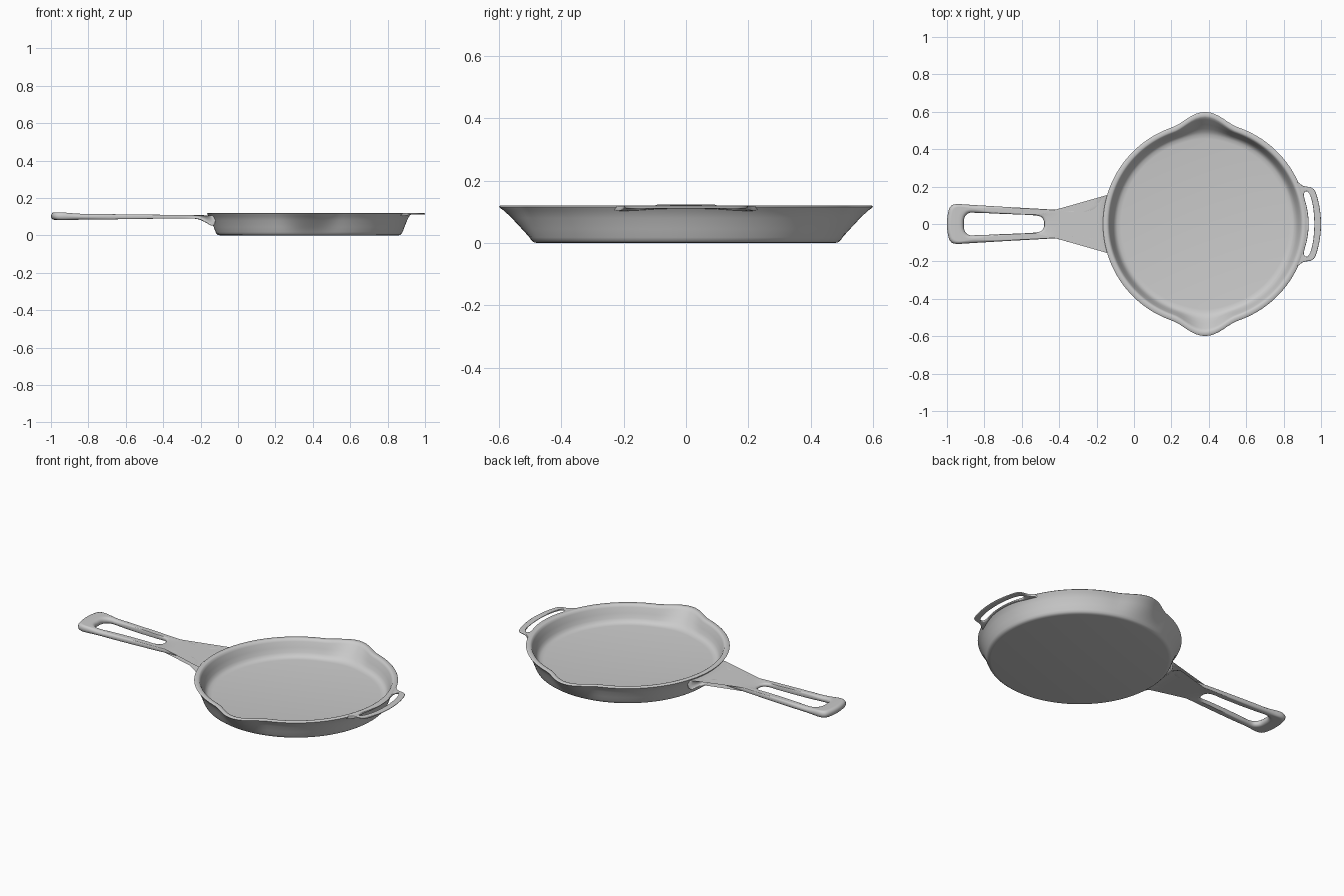
import bpy, bmesh, math
from mathutils import Vector

cube = bpy.data.objects.get("Cube")
if cube:
    bpy.data.objects.remove(cube, do_unlink=True)

CX = 0.38      # pan centre on x
SEG = 144


def smoothstep(a, b, x):
    t = max(0.0, min(1.0, (x - a) / (b - a)))
    return t * t * (3 - 2 * t)


def finish(name, bm, angle):
    bmesh.ops.recalc_face_normals(bm, faces=bm.faces)
    mesh = bpy.data.meshes.new(name)
    bm.to_mesh(mesh)
    bm.free()
    ob = bpy.data.objects.new(name, mesh)
    bpy.context.collection.objects.link(ob)
    bpy.ops.object.select_all(action='DESELECT')
    ob.select_set(True)
    bpy.context.view_layer.objects.active = ob
    bpy.ops.object.shade_smooth_by_angle(angle=math.radians(angle))
    return ob


def bridge(bm, a, b):
    n = len(a)
    for i in range(n):
        j = (i + 1) % n
        bm.faces.new((a[i], a[j], b[j], b[i]))


def smooth_loop(half, count):
    """Mirror a half outline over y, round it and space the points evenly."""
    pts = [Vector(p) for p in half]
    pts += [Vector((p.x, -p.y)) for p in reversed(pts) if abs(p.y) > 1e-6]
    n, fine = len(pts), []
    for i in range(n):
        p0, p1, p2, p3 = (pts[(i + k) % n] for k in (-1, 0, 1, 2))
        # tangents scaled by chord length keep uneven spacing from overshooting
        d = (p2 - p1).length
        m1 = (p2 - p0) * (d / ((p2 - p1).length + (p1 - p0).length))
        m2 = (p3 - p1) * (d / ((p2 - p1).length + (p3 - p2).length))
        for s in range(12):
            t = s / 12
            fine.append(p1 * (2 * t**3 - 3 * t**2 + 1) + m1 * (t**3 - 2 * t**2 + t)
                        + p2 * (3 * t**2 - 2 * t**3) + m2 * (t**3 - t**2))
    fine.append(fine[0])
    lengths = [(b - a).length for a, b in zip(fine, fine[1:])]
    step, out, k, run = sum(lengths) / count, [], 0, 0.0
    for i in range(count):
        while run + lengths[k] < i * step and k < len(lengths) - 1:
            run += lengths[k]
            k += 1
        out.append(fine[k].lerp(fine[k + 1], (i * step - run) / lengths[k]))
    return out


def slotted_plate(name, outer_half, hole_half, bottom, top, edge, count=120):
    """Rounded plate with a hole; bottom and top are heights as functions of x."""
    outer, hole = smooth_loop(outer_half, count), smooth_loop(hole_half, count)
    arc = [math.radians(a) for a in (-90, -60, -30, 0, 30, 60, 90)]
    middles = (0.1, 0.2, 0.32, 0.5, 0.75)
    bm = bmesh.new()
    rings = []
    for o, h in zip(outer, hole):
        d = h - o
        e = min(edge, 0.45 * d.length) / d.length
        sec = [(e * (1 - math.cos(a)), math.sin(a)) for a in arc]
        sec += [(e + (1 - 2 * e) * m, 1) for m in middles]
        sec += [(1 - e * (1 - math.cos(a)), math.sin(a)) for a in reversed(arc)]
        sec += [(e + (1 - 2 * e) * m, -1) for m in reversed(middles)]
        ring = []
        for f, s in sec:
            p = o + d * f
            lo, hi = bottom(p.x), top(p.x)
            ring.append(bm.verts.new((p.x, p.y, (lo + hi) / 2 + s * (hi - lo) / 2)))
        rings.append(ring)
    for i in range(count):
        bridge(bm, rings[i], rings[(i + 1) % count])
    return finish(name, bm, 50)


# Pan body: revolved wall profile that swells into two pouring lips
profile = [(0.475, 0), (0.487, 0.002), (0.495, 0.008), (0.5, 0.018), (0.51, 0.045),
           (0.524, 0.08), (0.536, 0.103), (0.543, 0.111), (0.546, 0.116), (0.542, 0.12),
           (0.524, 0.12), (0.517, 0.117), (0.511, 0.105), (0.5, 0.075), (0.491, 0.05),
           (0.482, 0.036), (0.47, 0.028), (0.45, 0.025)]
bm = bmesh.new()
rings = []
for r, z in profile:
    weight = max(0.0, min(1.0, (z - 0.015) / 0.1))
    ring = []
    for i in range(SEG):
        a = 2 * math.pi * i / SEG
        off = math.degrees(math.acos(min(1.0, abs(math.sin(a)))))
        lip = 0.5 + 0.5 * math.cos(math.pi * min(off / 19, 1))
        rr = r + 0.053 * lip * weight
        ring.append(bm.verts.new((CX + rr * math.cos(a), rr * math.sin(a), z)))
    rings.append(ring)
for a, b in zip(rings, rings[1:]):
    bridge(bm, a, b)
bm.faces.new(rings[0])
bm.faces.new(rings[-1])
finish("pan_body", bm, 50)


# Long handle: thick at the tip, flared and deepened where it joins the pan
def handle_bottom(x):
    return 0.091 - 0.008 * smoothstep(-0.2, -1.0, x) - 0.04 * smoothstep(-0.22, -0.13, x)


def handle_top(x):
    return 0.108 + 0.009 * (-0.2 - x) / 0.8 + 0.007 * smoothstep(-0.82, -0.97, x)


def rim_arc(side, ys, r=0.526):
    return [(CX + side * math.sqrt(r * r - y * y), y) for y in ys]


handle_outline = [(-1, 0), (-0.996, 0.05), (-0.982, 0.093), (-0.955, 0.106), (-0.9, 0.104),
                  (-0.7, 0.092), (-0.5, 0.081), (-0.35, 0.072), (-0.25, 0.068),
                  (-0.205, 0.076), (-0.178, 0.1), (-0.15, 0.145)]
handle_outline += rim_arc(-1, (0.16, 0.1, 0.05, 0))
handle_slot = [(-0.91, 0), (-0.906, 0.035), (-0.885, 0.058), (-0.85, 0.06), (-0.7, 0.054),
               (-0.53, 0.046), (-0.495, 0.037), (-0.481, 0.015), (-0.48, 0)]
slotted_plate("long_handle", handle_outline, handle_slot, handle_bottom, handle_top, 0.018, 160)

# Small helper grip: thin loop level with the rim
grip_outline = [(1, 0), (0.995, 0.07), (0.982, 0.135), (0.966, 0.18), (0.948, 0.195),
                (0.905, 0.204), (0.875, 0.225)]
grip_outline += rim_arc(1, (0.24, 0.16, 0.08, 0))
grip_hole = [(0.964, 0), (0.959, 0.08), (0.945, 0.145), (0.93, 0.172), (0.914, 0.172),
             (0.909, 0.15), (0.926, 0.08), (0.934, 0)]
slotted_plate("helper_grip", grip_outline, grip_hole,
              lambda x: 0.111 - 0.008 * smoothstep(0.93, 0.88, x), lambda x: 0.119, 0.006)
